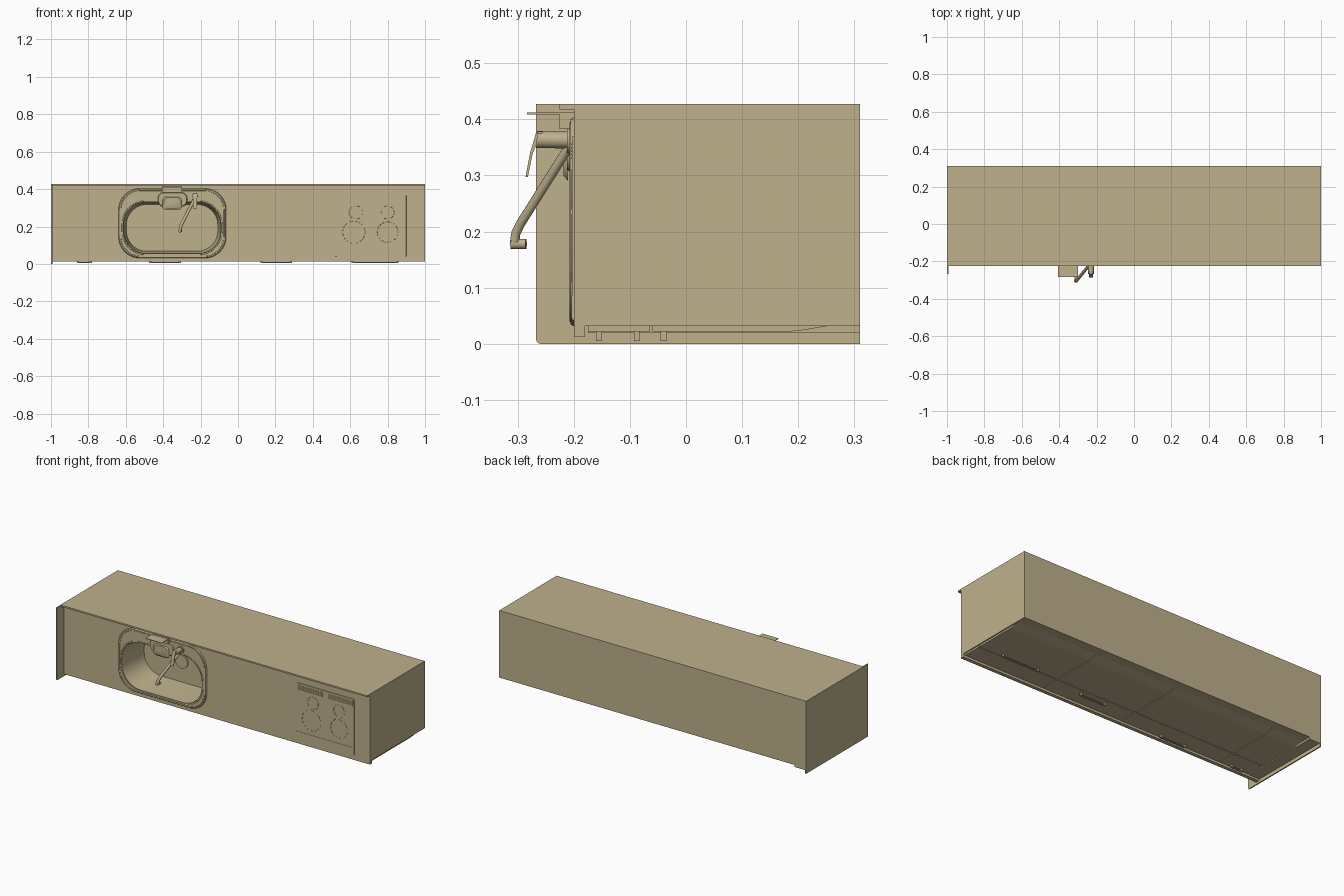
import bpy, bmesh, math
from mathutils import Vector

old = bpy.data.objects.get("Cube")
if old:
    bpy.data.objects.remove(old, do_unlink=True)

# The one colour
tan = bpy.data.materials.new("tan")
tan.use_nodes = True
tan.diffuse_color = (0.52, 0.44, 0.265, 1)
tan.node_tree.nodes["Principled BSDF"].inputs["Base Color"].default_value = tan.diffuse_color


def finish(name, bm, smooth=False):
    bmesh.ops.recalc_face_normals(bm, faces=bm.faces)
    me = bpy.data.meshes.new(name)
    bm.to_mesh(me)
    bm.free()
    ob = bpy.data.objects.new(name, me)
    bpy.context.collection.objects.link(ob)
    me.materials.append(tan)
    if smooth:
        smooth_edges(ob)
    return ob


def smooth_edges(ob):
    bpy.ops.object.select_all(action="DESELECT")
    ob.select_set(True)
    bpy.context.view_layer.objects.active = ob
    bpy.ops.object.shade_smooth_by_angle(angle=math.radians(35))


def loft(name, first, last, smooth=False):
    """Closed solid between two matching loops of points."""
    bm = bmesh.new()
    a = [bm.verts.new(p) for p in first]
    b = [bm.verts.new(p) for p in last]
    bm.faces.new(a)
    bm.faces.new(b[::-1])
    for i in range(len(a)):
        j = (i + 1) % len(a)
        bm.faces.new((a[i], a[j], b[j], b[i]))
    return finish(name, bm, smooth)


def along_x(name, profile, x0, x1, smooth=False):
    return loft(name, [(x0, y, z) for y, z in profile], [(x1, y, z) for y, z in profile], smooth)


def box(name, x0, x1, y0, y1, z0, z1):
    return along_x(name, [(y0, z0), (y1, z0), (y1, z1), (y0, z1)], x0, x1)


def rounded(x0, x1, z0, z1, r, y, steps=10):
    """Rounded rectangle loop facing the front."""
    pts = []
    corners = [(x1 - r, z1 - r), (x0 + r, z1 - r), (x0 + r, z0 + r), (x1 - r, z0 + r)]
    for k, (cx, cz) in enumerate(corners):
        for i in range(steps + 1):
            t = math.pi / 2 * (k + i / steps)
            pts.append((cx + r * math.cos(t), y, cz + r * math.sin(t)))
    return pts


def tube(name, pts, radius, closed=False):
    cu = bpy.data.curves.new(name, "CURVE")
    cu.dimensions = "3D"
    cu.bevel_depth = radius
    cu.bevel_resolution = 3
    cu.use_fill_caps = True
    sp = cu.splines.new("POLY")
    sp.points.add(len(pts) - 1)
    for p, co in zip(sp.points, pts):
        p.co = (*co, 1)
    sp.use_cyclic_u = closed
    cu.materials.append(tan)
    ob = bpy.data.objects.new(name, cu)
    bpy.context.collection.objects.link(ob)
    return ob


def rod(name, start, end, r0, r1=None):
    a, b = Vector(start), Vector(end)
    bm = bmesh.new()
    bmesh.ops.create_cone(bm, cap_ends=True, segments=24, radius1=r0,
                          radius2=r0 if r1 is None else r1, depth=(b - a).length)
    bm.transform((b - a).to_track_quat("Z", "Y").to_matrix().to_4x4())
    bmesh.ops.translate(bm, verts=bm.verts, vec=(a + b) / 2)
    return finish(name, bm, True)


# Cabinet block with worktop edge and rear lip
body = along_x("cabinet_body", [(-0.225, 0.427), (0.31, 0.427), (0.31, 0.032), (-0.18, 0.032),
                                (-0.18, 0.012), (-0.2, 0.012), (-0.2, 0.418), (-0.225, 0.418)],
               -0.995, 1)

# Side panel with a rounded lower front corner
corner = [(-0.259 - 0.008 * math.sin(t), 0.008 - 0.008 * math.cos(t))
          for t in (i * math.pi / 12 for i in range(7))]
along_x("side_panel", corner + [(-0.267, 0.427), (0.31, 0.427), (0.31, 0)], -1, -0.993)
box("filler_panel", -0.993, -0.925, -0.175, 0.31, 0.02, 0.033)

# Sink rim and hollow bowl
rim = loft("sink_rim", rounded(-0.64, -0.062, 0.03, 0.405, 0.115, -0.2 + 0.002),
           rounded(-0.635, -0.067, 0.035, 0.4, 0.11, -0.206), True)
cutter = loft("bowl_cutter", rounded(-0.617, -0.088, 0.052, 0.335, 0.125, -0.25),
              rounded(-0.597, -0.108, 0.068, 0.318, 0.11, -0.02))
cutter.hide_render = True
for ob in (body, rim):
    mod = ob.modifiers.new("bowl", "BOOLEAN")
    mod.operation = "DIFFERENCE"
    mod.solver = "EXACT"
    mod.object = cutter
    bpy.context.view_layer.objects.active = ob
    bpy.ops.object.modifier_apply(modifier="bowl")
    smooth_edges(ob)
bpy.data.objects.remove(cutter, do_unlink=True)
tube("sink_outer_bead", rounded(-0.627, -0.075, 0.041, 0.393, 0.105, -0.206), 0.002, True)
tube("sink_inner_bead", rounded(-0.62, -0.085, 0.049, 0.338, 0.127, -0.206), 0.002, True)
rod("sink_drain", (-0.35, -0.02, 0.19), (-0.35, -0.027, 0.19), 0.04)

# Flip-lid unit behind the bowl
box("lid_unit_base", -0.405, -0.3, -0.225, -0.2, 0.383, 0.413)
box("open_lid", -0.405, -0.3, -0.283, -0.225, 0.409, 0.412)
loft("overflow_plate", rounded(-0.43, -0.27, 0.305, 0.385, 0.035, -0.204),
     rounded(-0.425, -0.275, 0.31, 0.38, 0.03, -0.212), True)
loft("overflow_cover", rounded(-0.405, -0.3, 0.29, 0.36, 0.02, -0.21),
     rounded(-0.395, -0.31, 0.3, 0.355, 0.02, -0.218), True)

# Tap
tx = -0.23
rod("tap_flange", (tx, -0.204, 0.362), (tx, -0.212, 0.362), 0.022)
rod("tap_body", (tx, -0.2, 0.363), (tx, -0.266, 0.364), 0.015)
along_x("tap_lever", [(-0.255, 0.379), (-0.267, 0.377), (-0.278, 0.34), (-0.286, 0.297),
                      (-0.282, 0.297), (-0.273, 0.34), (-0.262, 0.365)], tx - 0.01, tx + 0.01)
tube("tap_spout", [(tx, -0.208, 0.352), (-0.301, -0.295, 0.214), (-0.307, -0.303, 0.198),
                   (-0.31, -0.306, 0.178)], 0.0085)
rod("tap_nozzle", (-0.312, -0.312, 0.178), (-0.308, -0.285, 0.178), 0.009)

# Cooktop with vents, control strip and cooking zones
loft("cooktop", rounded(0.52, 0.9, 0.04, 0.37, 0.005, -0.199, 3),
     rounded(0.521, 0.899, 0.041, 0.369, 0.005, -0.203, 3))
for side in (0.53, 0.725):
    for i in range(5):
        z = 0.33 + i * 0.006
        box("vent_slat", side, side + 0.165, -0.205, -0.203, z, z + 0.003)
box("control_strip", 0.522, 0.898, -0.2045, -0.203, 0.045, 0.085)
for cx, cz, r in ((0.62, 0.17, 0.06), (0.8, 0.17, 0.055), (0.63, 0.275, 0.035), (0.8, 0.275, 0.035)):
    tube("cooking_zone", [(cx + r * math.cos(i * math.pi / 16), -0.203, cz + r * math.sin(i * math.pi / 16))
                          for i in range(32)], 0.001, True)

# Cabinet fronts: drawer above, door below with a tapered foot, one pull each
edges = [-0.922, -0.72, -0.06, 0.47, 0.995]
pulls = [(0.04, -0.155), (0.085, -0.155), (0.085, -0.088), (0.125, -0.04)]
gap = 0.002
for x0, x1, (half, py) in zip(edges, edges[1:], pulls):
    box("drawer_front", x0 + gap, x1 - gap, -0.175, -0.064, 0.022, 0.033)
    along_x("door_front", [(-0.06, 0.022), (0.185, 0.022), (0.2, 0.023), (0.255, 0.032), (-0.06, 0.033)],
            x0 + gap, x1 - gap)
    mid = (x0 + x1) / 2
    box("pull_bar", mid - half, mid + half, py - 0.005, py + 0.005, 0.005, 0.01)
    for s in (-1, 1):
        cx = mid + s * (half - 0.006)
        box("pull_post", cx - 0.006, cx + 0.006, py - 0.005, py + 0.005, 0.01, 0.023)
